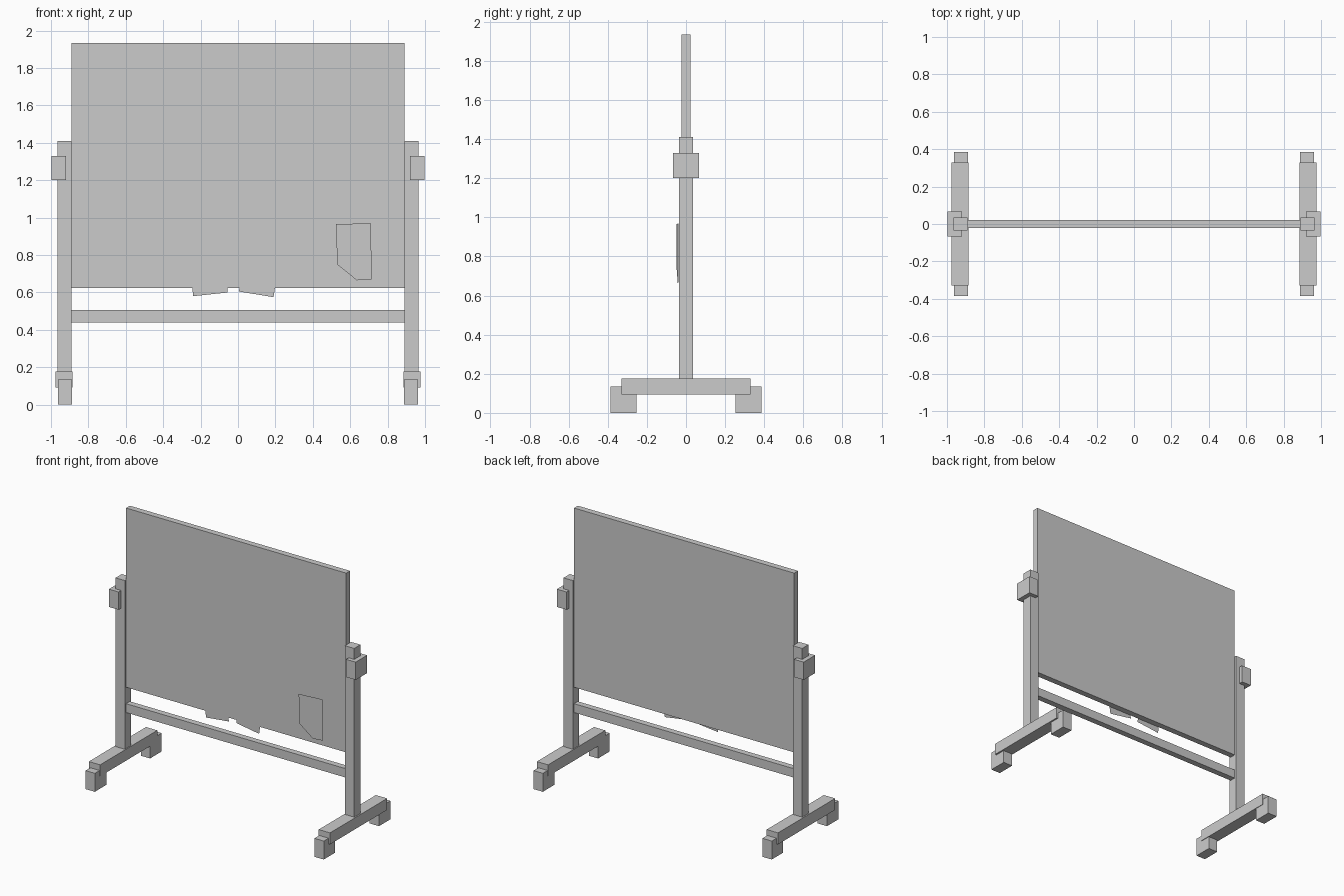
import bpy

cube = bpy.data.objects.get("Cube")
if cube:
    bpy.data.objects.remove(cube, do_unlink=True)

grey = bpy.data.materials.new("light grey")
grey.use_nodes = True
COLOUR = (0.6, 0.6, 0.6, 1)
grey.diffuse_color = COLOUR
grey.node_tree.nodes["Principled BSDF"].inputs["Base Color"].default_value = COLOUR


def add_mesh(name, verts, faces):
    mesh = bpy.data.meshes.new(name)
    mesh.from_pydata(verts, [], faces)
    mesh.materials.append(grey)
    obj = bpy.data.objects.new(name, mesh)
    bpy.context.collection.objects.link(obj)
    return obj


def box(name, xs, ys, zs):
    """Box spanning the given (low, high) ranges."""
    verts = [(x, y, z) for x in xs for y in ys for z in zs]
    faces = [(0, 1, 3, 2), (4, 6, 7, 5), (0, 4, 5, 1),
             (2, 3, 7, 6), (0, 2, 6, 4), (1, 5, 7, 3)]
    return add_mesh(name, verts, faces)


def sheet(name, outline, depth=lambda x, z: -0.027):
    """Thin paper sheet facing the front, drawn clockwise in x and z."""
    verts = [(x, depth(x, z), z) for x, z in outline]
    return add_mesh(name, verts, [tuple(reversed(range(len(verts))))])


# Board and the crossbar below it
box("board", (-0.89, 0.89), (-0.022, 0.022), (0.625, 1.935))
box("crossbar", (-0.89, 0.89), (-0.022, 0.022), (0.44, 0.505))

# Stand on each side
for side, s in (("left", 1), ("right", -1)):
    def span(a, b):
        return tuple(sorted((s * a, s * b)))

    box(side + "_post", span(0.89, 0.965), (-0.036, 0.036), (0.16, 1.41))
    box(side + "_clamp", span(0.92, 0.998), (-0.066, 0.066), (1.20, 1.33))
    box(side + "_foot_bar", span(0.884, 0.975), (-0.33, 0.33), (0.093, 0.177))
    for end, ys in (("front", (-0.385, -0.253)), ("back", (0.253, 0.385))):
        box(f"{side}_{end}_foot", span(0.888, 0.963), ys, (0, 0.135))

# Papers pinned on the front
sheet("overlapping_papers", [
    (-0.80, 1.755), (-0.69, 1.755), (-0.69, 1.83), (-0.505, 1.83),
    (-0.51, 1.585), (-0.47, 1.58), (-0.475, 1.50), (-0.555, 1.50),
    (-0.555, 1.53), (-0.61, 1.53), (-0.61, 1.455), (-0.80, 1.455)])
sheet("small_note", [(0.405, 1.465), (0.49, 1.465), (0.49, 1.385), (0.405, 1.38)])
sheet("tilted_paper_a", [(-0.265, 0.88), (-0.08, 0.895), (-0.055, 0.60), (-0.24, 0.58)])
sheet("tilted_paper_b", [(0.05, 0.895), (0.235, 0.87), (0.19, 0.575), (0.005, 0.605)])

# Loose paper with a cut corner, leaning slightly off the board
sheet("cut_corner_paper",
      [(0.525, 0.965), (0.71, 0.97), (0.715, 0.67), (0.635, 0.665), (0.53, 0.75)],
      lambda x, z: -0.049 + 0.06 * (x - 0.525))
